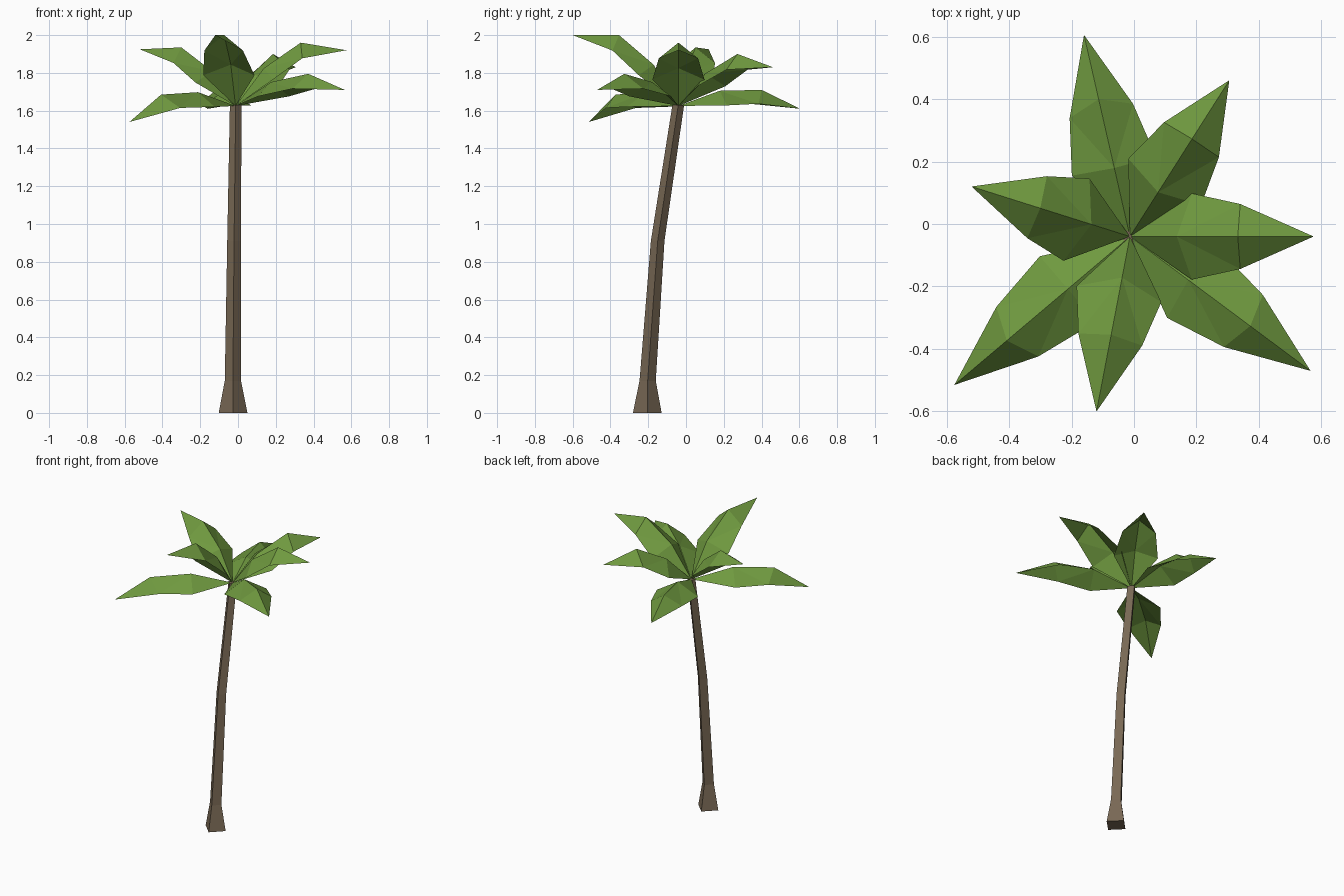
import bpy, bmesh
from math import sin, cos, atan2, hypot, radians, pi
from mathutils import Vector

if "Cube" in bpy.data.objects:
    bpy.data.objects.remove(bpy.data.objects["Cube"])


def material(name, rgb):
    m = bpy.data.materials.new(name)
    m.diffuse_color = (*rgb, 1)
    m.use_nodes = True
    m.node_tree.nodes["Principled BSDF"].inputs["Base Color"].default_value = m.diffuse_color
    return m


def make(name, bm, mat):
    bmesh.ops.recalc_face_normals(bm, faces=bm.faces)
    me = bpy.data.meshes.new(name)
    bm.to_mesh(me)
    bm.free()
    me.materials.append(mat)
    ob = bpy.data.objects.new(name, me)
    bpy.context.collection.objects.link(ob)
    return ob


bark = material("bark", (0.19, 0.14, 0.09))
leaf = material("leaf", (0.16, 0.32, 0.05))

# Trunk: leaning four-sided tube with a flared foot (x, y, z, radius)
rings = [(-0.026, -0.205, 0, 0.076), (-0.027, -0.203, 0.17, 0.043),
         (-0.021, -0.150, 0.91, 0.036), (-0.012, -0.041, 1.63, 0.031)]
bm = bmesh.new()
loops = [[bm.verts.new((x + r * cos(k * pi / 2), y + r * sin(k * pi / 2), z))
          for k in range(4)] for x, y, z, r in rings]
for a, b in zip(loops, loops[1:]):
    for k in range(4):
        bm.faces.new((a[k], a[(k + 1) % 4], b[(k + 1) % 4], b[k]))
bm.faces.new(loops[0])
bm.faces.new(loops[-1])
make("trunk", bm, bark)

# Fronds: ridged leaves that all start at the top of the trunk
ROOT = Vector((-0.013, -0.04, 1.625))


def frond(name, tip, bend_r, bend_z):
    d = Vector(tip) - ROOT
    out = Vector((d.x, d.y, 0)).normalized()
    side = Vector((-out.y, out.x, 0))
    bm = bmesh.new()

    def vert(r, z, w=0.0):
        return bm.verts.new(ROOT + out * r + side * w + Vector((0, 0, z)))

    def section(r, z, angle, width, back, drop):
        # ridge point plus two edge points set back and below it
        er = r - back * cos(angle) + drop * sin(angle)
        ez = z - back * sin(angle) - drop * cos(angle)
        return vert(er, ez, width), vert(r, z), vert(er, ez, -width)

    a2 = atan2(bend_z, bend_r)
    a1 = a2 + radians(9)
    l1 = 0.52 * hypot(bend_r, bend_z)
    root, end = vert(0, 0), vert(hypot(d.x, d.y), d.z)
    s1 = section(l1 * cos(a1), l1 * sin(a1), a1, 0.138, 0.02, 0.075)
    s2 = section(bend_r, bend_z, a2, 0.104, 0.052, 0.065)
    for k in (0, 1):
        bm.faces.new((root, s1[k + 1], s1[k]))
        bm.faces.new((s1[k], s1[k + 1], s2[k + 1], s2[k]))
        bm.faces.new((s2[k], s2[k + 1], end))
    bmesh.ops.triangulate(bm, faces=[f for f in bm.faces if len(f.verts) == 4])
    make(name, bm, leaf)


# tip position, then distance and height of the bend from the root
fronds = [((-0.16, 0.605, 1.61), 0.451, 0.085),
          ((0.305, 0.46, 1.83), 0.37, 0.275),
          ((0.575, -0.04, 1.92), 0.345, 0.335),
          ((0.565, -0.47, 1.71), 0.48, 0.17),
          ((-0.12, -0.60, 2.0), 0.32, 0.375),
          ((-0.575, -0.515, 1.54), 0.516, 0.06),
          ((-0.52, 0.12, 1.925), 0.301, 0.31)]
for i, (tip, r, z) in enumerate(fronds, 1):
    frond(f"frond_{i}", tip, r, z)
